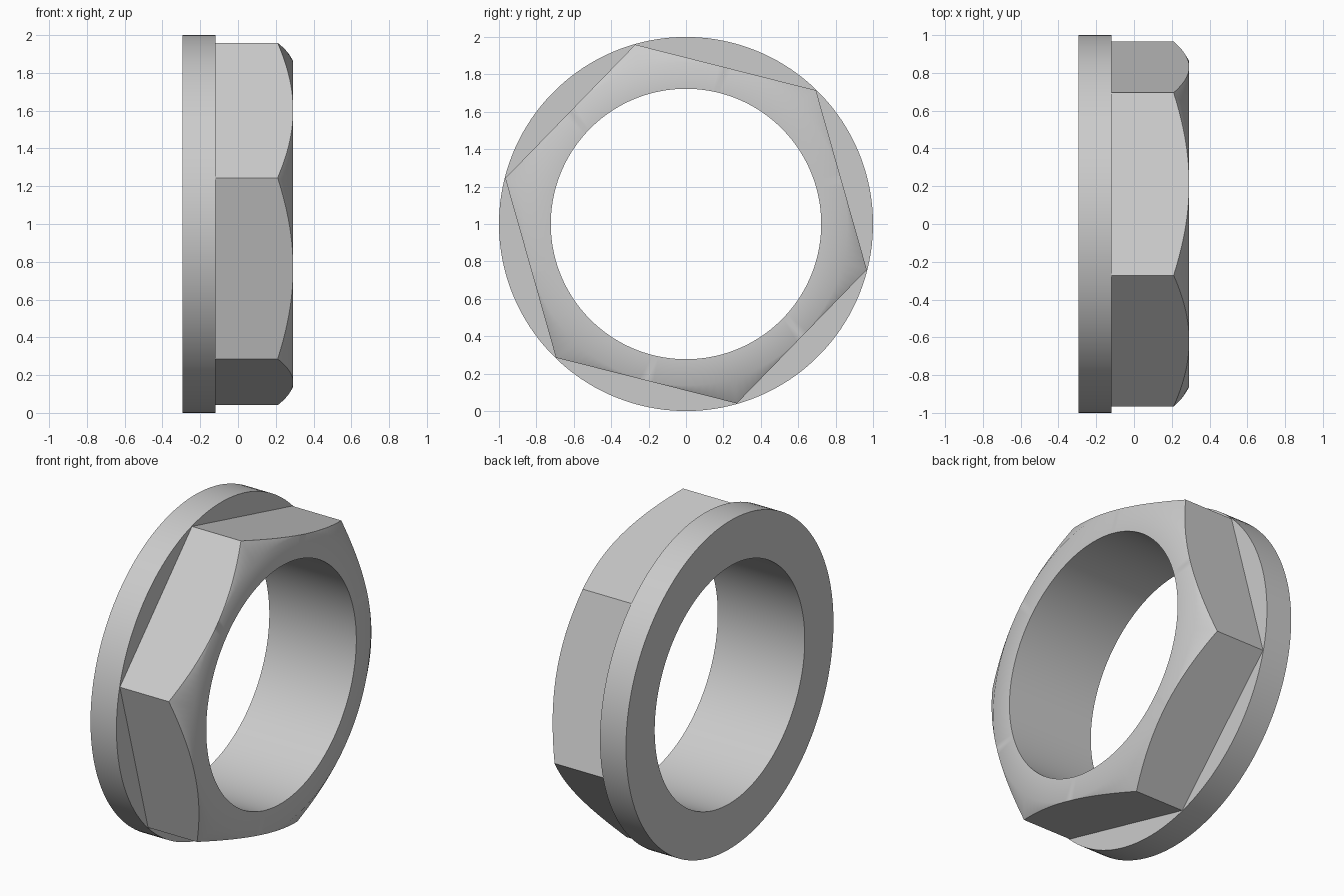
import bpy, bmesh
from math import radians, cos, sin, pi, tau

if "Cube" in bpy.data.objects:
    bpy.data.objects.remove(bpy.data.objects["Cube"])

N = 144                        # columns round the axis (multiple of 12)
FLANGE, CORNER, BORE = 1.0, 0.997, 0.723
APOTHEM = CORNER * cos(pi / 6)
BACK, STEP, SHOULDER, FRONT = -0.295, -0.12, 0.21, 0.292
TURN = radians(45.8)           # angle of one hexagon corner


def section(i):
    """Closed (x, radius) profile of the nut at column i."""
    a = (tau * i / N) % (pi / 3) - pi / 6
    hexa = APOTHEM / cos(a)
    chamfer = FRONT - (FRONT - SHOULDER) * (hexa - APOTHEM) / (CORNER - APOTHEM)
    return [(BACK, BORE), (BACK, FLANGE), (STEP, FLANGE), (STEP, hexa),
            (chamfer, hexa), (FRONT, APOTHEM), (FRONT, BORE)]


# Flange, hexagon, conical chamfer and bore swept round the x axis
bm = bmesh.new()
cols = []
for i in range(N):
    t = TURN + tau * i / N
    cols.append([bm.verts.new((x, r * cos(t), 1 + r * sin(t))) for x, r in section(i)])
for i in range(N):
    p, q = cols[i], cols[(i + 1) % N]
    for k in range(len(p)):
        m = (k + 1) % len(p)
        bm.faces.new((p[k], p[m], q[m], q[k]))
bmesh.ops.remove_doubles(bm, verts=bm.verts[:], dist=1e-5)
bmesh.ops.recalc_face_normals(bm, faces=bm.faces[:])

mesh = bpy.data.meshes.new("flanged_hex_nut")
bm.to_mesh(mesh)
bm.free()
nut = bpy.data.objects.new("flanged_hex_nut", mesh)
bpy.context.collection.objects.link(nut)

# Smooth cone into front face, keep hexagon edges sharp
bpy.context.view_layer.objects.active = nut
nut.select_set(True)
bpy.ops.object.shade_smooth_by_angle(angle=radians(40))
